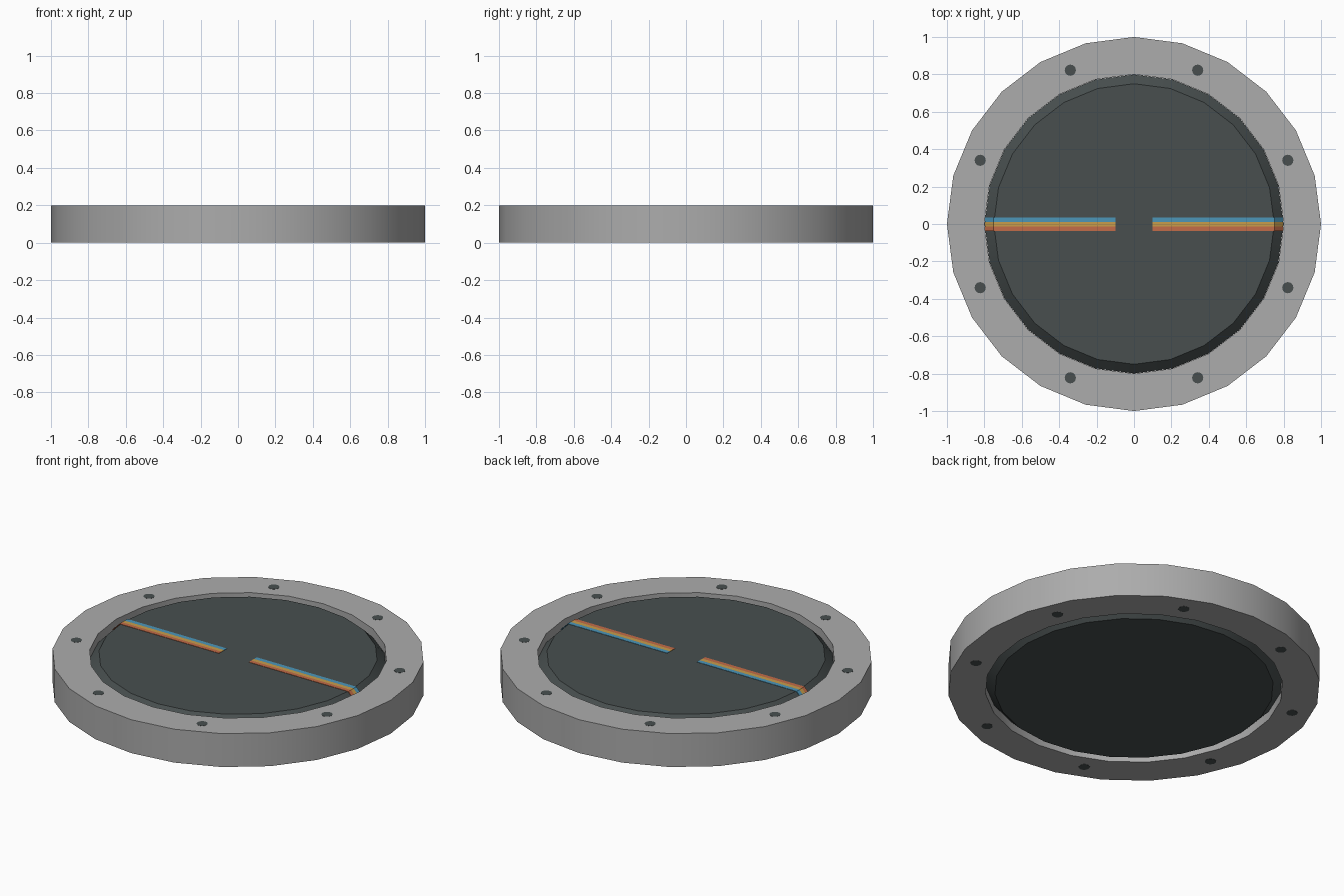
import bpy, bmesh, math

if "Cube" in bpy.data.objects:
    bpy.data.objects.remove(bpy.data.objects["Cube"])

SIDES = 24


def material(name, rgb):
    """Flat colour from 0-255 display values."""
    def lin(v):
        v /= 255
        return v / 12.92 if v <= 0.04045 else ((v + 0.055) / 1.055) ** 2.4
    m = bpy.data.materials.new(name)
    m.diffuse_color = (*[lin(v) for v in rgb], 1)
    m.use_nodes = True
    m.node_tree.nodes["Principled BSDF"].inputs["Base Color"].default_value = m.diffuse_color
    return m


STEEL = material("light_grey", (172, 172, 172))
DARK = material("dark_slate", (72, 79, 79))
BLUE = material("blue", (76, 150, 185))
YELLOW = material("yellow", (200, 157, 75))
RED = material("orange_red", (195, 108, 72))


def finish(name, bm, mat, smooth=False):
    bmesh.ops.recalc_face_normals(bm, faces=bm.faces)
    mesh = bpy.data.meshes.new(name)
    bm.to_mesh(mesh)
    bm.free()
    mesh.materials.append(mat)
    obj = bpy.data.objects.new(name, mesh)
    bpy.context.collection.objects.link(obj)
    if smooth:
        bpy.ops.object.select_all(action='DESELECT')
        obj.select_set(True)
        bpy.context.view_layer.objects.active = obj
        bpy.ops.object.shade_smooth_by_angle(angle=math.radians(30))
    return obj


def lathe(name, profile, mat, closed, sides=SIDES, centre=(0, 0)):
    """Revolve (radius, z) points; open profiles get flat caps."""
    bm = bmesh.new()
    rings = []
    for r, z in profile:
        angles = [2 * math.pi * i / sides for i in range(sides)]
        rings.append([bm.verts.new((centre[0] + r * math.cos(a),
                                    centre[1] + r * math.sin(a), z)) for a in angles])
    pairs = list(zip(rings, rings[1:]))
    if closed:
        pairs.append((rings[-1], rings[0]))
    for lo, hi in pairs:
        for i in range(sides):
            j = (i + 1) % sides
            bm.faces.new((lo[i], lo[j], hi[j], hi[i]))
    if not closed:
        bm.faces.new(rings[0])
        bm.faces.new(rings[-1])
    return finish(name, bm, mat, smooth=True)


# Outer flange ring
lathe("flange_ring", [(0.8, 0.001), (1, 0.001), (1, 0.199), (0.8, 0.199)], STEEL, True)

# Chamfered disc filling the ring
lathe("centre_disc", [(0.75, 0), (0.799, 0.05), (0.799, 0.148), (0.75, 0.198)], DARK, False)

# Eight flush bolts around the flange
for k in range(8):
    a = math.radians(22.5 + 45 * k)
    lathe(f"bolt_{k + 1}", [(0.03, 0), (0.03, 0.2)], DARK, False, 16,
          (0.89 * math.cos(a), 0.89 * math.sin(a)))


def stripe(name, side, y0, y1, mat):
    """Thin plate along x that folds down over the disc chamfer."""
    path = [(0.098, 0.2), (0.751, 0.2), (0.796, 0.154),
            (0.796, 0.149), (0.75, 0.196), (0.098, 0.196)]
    bm = bmesh.new()
    ends = [[bm.verts.new((side * x, y, z)) for x, z in path] for y in (y0, y1)]
    for e in ends:
        bm.faces.new(e)
    for i in range(len(path)):
        j = (i + 1) % len(path)
        bm.faces.new((ends[0][i], ends[0][j], ends[1][j], ends[1][i]))
    finish(name, bm, mat)


# Painted three-colour stripes on both sides of the middle
for side, label in ((-1, "left"), (1, "right")):
    stripe(f"blue_stripe_{label}", side, 0.01, 0.036, BLUE)
    stripe(f"yellow_stripe_{label}", side, -0.014, 0.01, YELLOW)
    stripe(f"red_stripe_{label}", side, -0.038, -0.014, RED)
